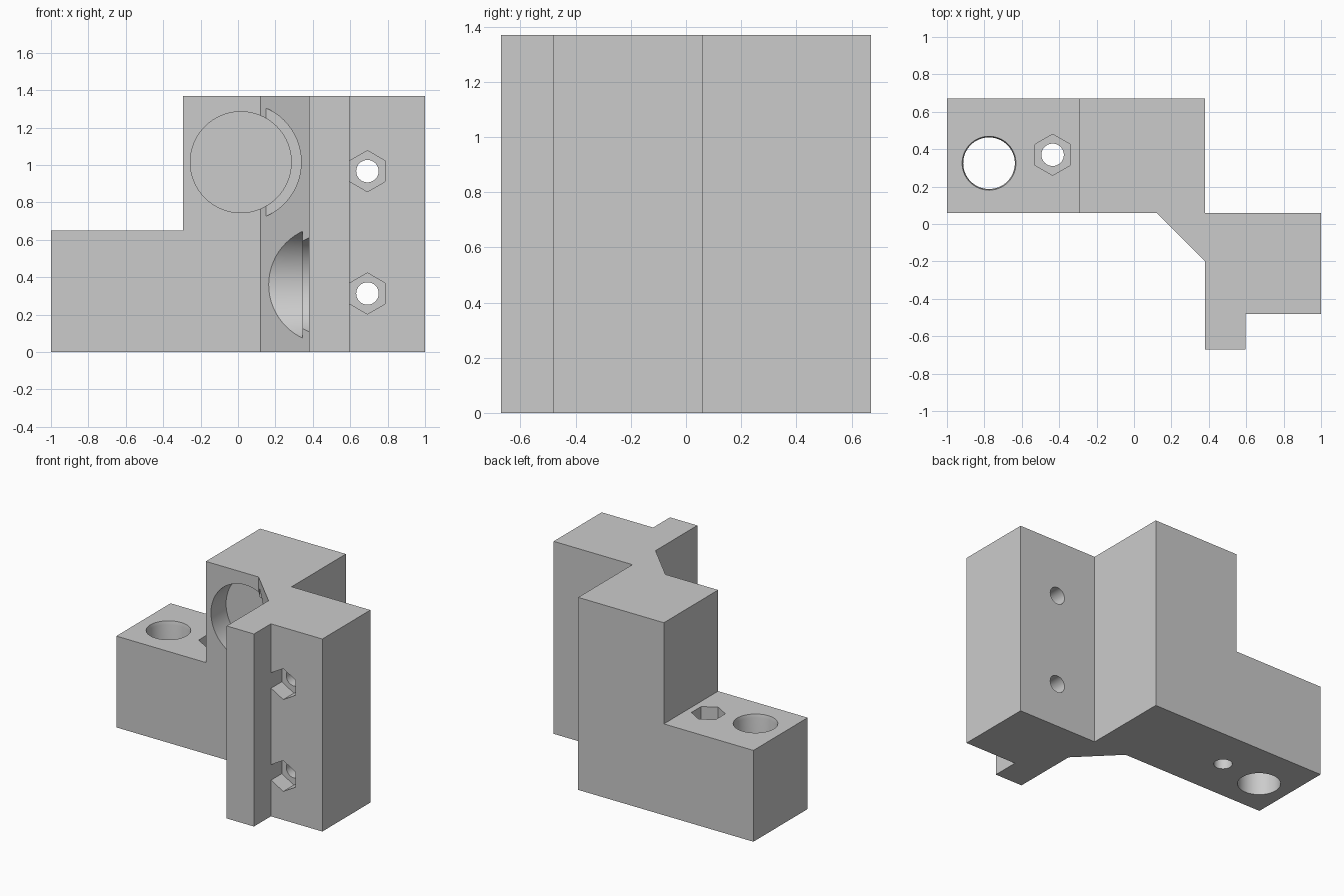
import bpy, bmesh, math
from mathutils import Matrix

default = bpy.data.objects.get("Cube")
if default:
    bpy.data.objects.remove(default, do_unlink=True)

HEIGHT, STEP_Z = 1.37, 0.65

# Single grey plastic
grey = bpy.data.materials.new("grey plastic")
grey.use_nodes = True
colour = (0.6, 0.6, 0.6, 1)
grey.diffuse_color = colour
grey.node_tree.nodes["Principled BSDF"].inputs["Base Color"].default_value = colour


def make_object(name, bm):
    bmesh.ops.recalc_face_normals(bm, faces=bm.faces)
    mesh = bpy.data.meshes.new(name)
    bm.to_mesh(mesh)
    bm.free()
    mesh.materials.append(grey)
    obj = bpy.data.objects.new(name, mesh)
    bpy.context.collection.objects.link(obj)
    return obj


def prism(name, outline, height):
    bm = bmesh.new()
    face = bm.faces.new([bm.verts.new((x, y, 0)) for x, y in outline])
    top = bmesh.ops.extrude_face_region(bm, geom=[face])["geom"]
    verts = [v for v in top if isinstance(v, bmesh.types.BMVert)]
    bmesh.ops.translate(bm, verts=verts, vec=(0, 0, height))
    return make_object(name, bm)


def cut(body, axis, centre, start, end, radius, sides=64, end_radius=None):
    """Subtract a round or hexagonal prism running along an axis."""
    bm = bmesh.new()
    bmesh.ops.create_cone(bm, cap_ends=True, segments=sides, radius1=radius,
                          radius2=end_radius or radius, depth=end - start)
    a, b, mid = *centre, (start + end) / 2
    if axis == "x":
        place = Matrix.Translation((mid, a, b)) @ Matrix.Rotation(math.pi / 2, 4, "Y")
    elif axis == "y":
        place = Matrix.Translation((a, mid, b)) @ Matrix.Rotation(-math.pi / 2, 4, "X")
    else:
        place = Matrix.Translation((a, b, mid))
    bm.transform(place)
    cutter = make_object("cutter", bm)
    cutter.hide_render = True
    mod = body.modifiers.new("cut", "BOOLEAN")
    mod.operation, mod.solver, mod.object = "DIFFERENCE", "EXACT", cutter
    bpy.context.view_layer.objects.active = body
    bpy.ops.object.modifier_apply(modifier=mod.name)
    bpy.data.objects.remove(cutter, do_unlink=True)


# Bracket body with a diagonal web between its two wings
body = prism("bracket_body", [
    (-1, 0.06), (0.12, 0.06), (0.38, -0.2), (0.38, -0.67), (0.595, -0.67),
    (0.595, -0.48), (1, -0.48), (1, 0.06), (0.38, 0.06), (0.38, 0.67), (-1, 0.67)], HEIGHT)

# Lower the right-hand arm to a step
step = prism("step_cutter", [(-2, -1), (-0.295, -1), (-0.295, 1), (-2, 1)], 2)
step.location.z = STEP_Z
step.hide_render = True
mod = body.modifiers.new("step", "BOOLEAN")
mod.operation, mod.solver, mod.object = "DIFFERENCE", "EXACT", step
bpy.context.view_layer.objects.active = body
bpy.ops.object.modifier_apply(modifier=mod.name)
bpy.data.objects.remove(step, do_unlink=True)

# Upper bearing seat facing front, lower one facing the right, each with clearance
cut(body, "y", (0.015, 1.015), -0.35, 0.23, 0.27)
cut(body, "y", (0.022, 1.015), -0.4, 0.03, 0.316)
cut(body, "x", (-0.3, 0.36), -0.1, 0.55, 0.27)
cut(body, "x", (-0.3, 0.36), -0.2, 0.345, 0.316)

# Bolt holes with hexagonal nut pockets in the front wing
for z in (0.967, 0.313):
    cut(body, "y", (0.692, z), -0.6, 0.2, 0.06, 32)
    cut(body, "y", (0.692, z), -0.6, -0.36, 0.11, 6)

# Nut pocket, bolt hole and wide rod hole in the arm
cut(body, "z", (-0.435, 0.37), -0.1, 0.8, 0.06, 32)
cut(body, "z", (-0.435, 0.37), STEP_Z - 0.13, 0.8, 0.11, 6)
cut(body, "z", (-0.775, 0.325), -0.1, 0.8, 0.138)
cut(body, "z", (-0.775, 0.325), STEP_Z - 0.025, STEP_Z + 0.025, 0.138, end_radius=0.15)

bpy.ops.object.select_all(action="DESELECT")
body.select_set(True)
bpy.context.view_layer.objects.active = body
bpy.ops.object.shade_smooth_by_angle(angle=math.radians(30))
